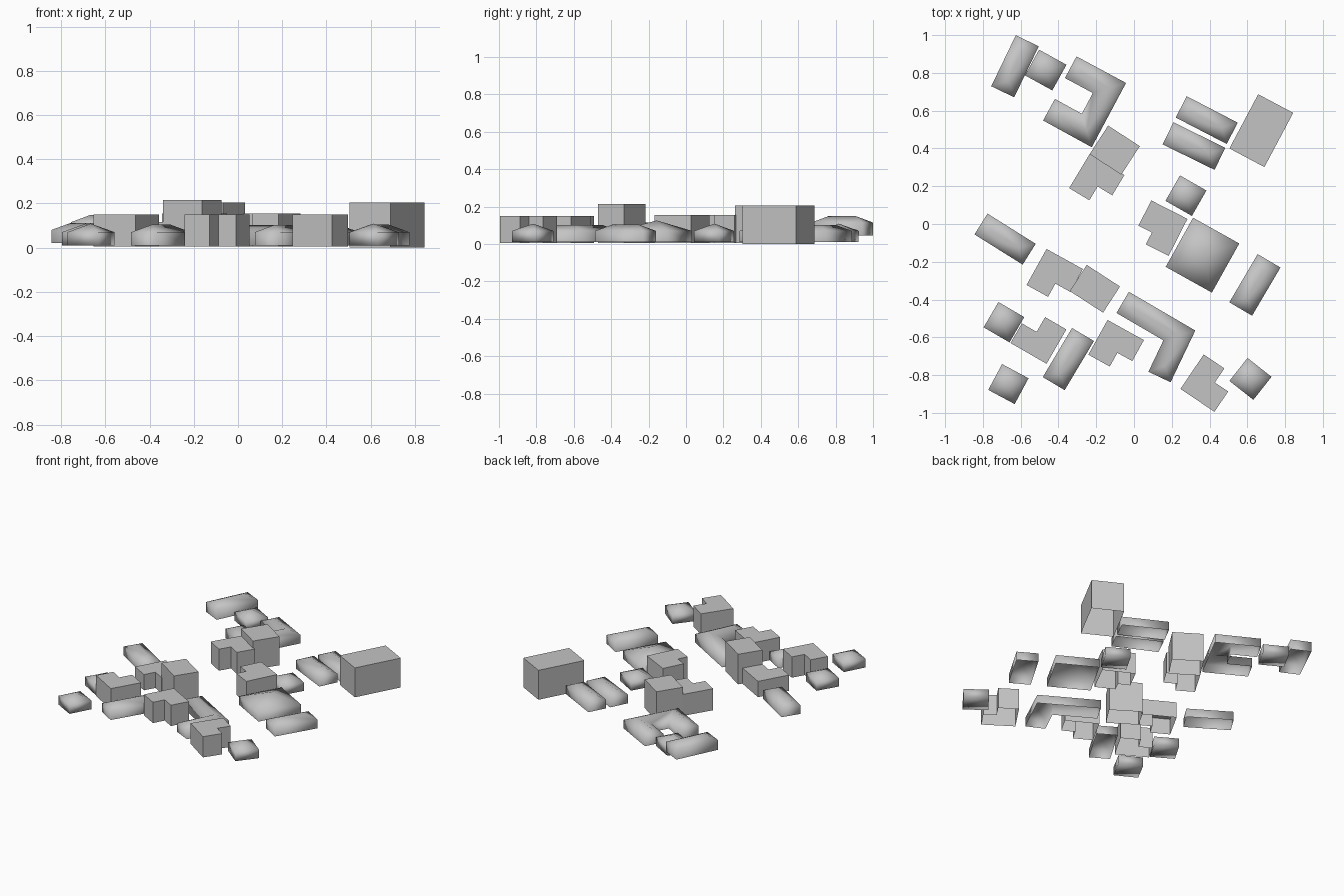
import bpy
import bmesh
from math import radians
from mathutils import Vector, Matrix

cube = bpy.data.objects.get("Cube")
if cube:
    bpy.data.objects.remove(cube, do_unlink=True)

grey = bpy.data.materials.new("plain grey")
grey.use_nodes = True
colour = (0.55, 0.55, 0.55, 1)
grey.diffuse_color = colour
grey.node_tree.nodes["Principled BSDF"].inputs["Base Color"].default_value = colour


def finish(name, bm, smooth):
    """Turn the shell into a named, coloured object."""
    bmesh.ops.remove_doubles(bm, verts=bm.verts, dist=0.0005)
    bmesh.ops.recalc_face_normals(bm, faces=bm.faces)
    for face in bm.faces:
        face.smooth = smooth
    mesh = bpy.data.meshes.new(name)
    bm.to_mesh(mesh)
    bm.free()
    mesh.materials.append(grey)
    bpy.context.collection.objects.link(bpy.data.objects.new(name, mesh))


def add_walls(bm, outline, base, top):
    """Raise open-bottomed walls and return the lower and upper rings."""
    low = [bm.verts.new((p.x, p.y, base)) for p in outline]
    high = [bm.verts.new((p.x, p.y, top)) for p in outline]
    for i in range(len(low)):
        j = (i + 1) % len(low)
        bm.faces.new((low[i], low[j], high[j], high[i]))
    return low, high


def flat_building(name, corner, angle, size, top, notch=None, base=0.005):
    """Flat-roofed block; the notch is cut from the corner opposite the origin."""
    a, b = size
    points = [(0, 0), (a, 0), (a, b), (0, b)]
    if notch:
        na = a - notch[0] * (1 if a > 0 else -1)
        nb = b - notch[1] * (1 if b > 0 else -1)
        points[2:3] = [(a, nb), (na, nb), (na, b)]
    turn = Matrix.Rotation(radians(angle), 2)
    outline = [Vector(corner) + turn @ Vector(p) for p in points]
    bm = bmesh.new()
    low, high = add_walls(bm, outline, base, top)
    bm.faces.new(high)
    finish(name, bm, False)


def hip_building(name, path, width, base=0.01, eave=0.07, slope=0.5, floor=False):
    """Hip-roofed wing of constant width following a centre line."""
    path = [Vector(p) for p in path]
    half = width / 2
    dirs = [(q - p).normalized() for p, q in zip(path, path[1:])]
    sides = [Vector((-d.y, d.x)) for d in dirs]
    # Mitred offsets at bends
    offsets = [sides[0]]
    for m, n in zip(sides, sides[1:]):
        offsets.append((m + n) / (1 + m.dot(n)))
    offsets.append(sides[-1])
    left = [p + o * half for p, o in zip(path, offsets)]
    right = [p - o * half for p, o in zip(path, offsets)]
    bm = bmesh.new()
    low, high = add_walls(bm, left + right[::-1], base, eave)
    # Ridge, drawn in from both ends
    ridge = list(path)
    ridge[0] = path[0] + dirs[0] * min(half, (path[1] - path[0]).length / 2)
    ridge[-1] = path[-1] - dirs[-1] * min(half, (path[-1] - path[-2]).length / 2)
    tops = [bm.verts.new((p.x, p.y, eave + half * slope)) for p in ridge]
    count = len(path)
    other = high[count:][::-1]
    for i in range(count - 1):
        for edge in (high[:count], other):
            if (ridge[i + 1] - ridge[i]).length < 0.02 and count == 2:
                tops[1].co = tops[0].co
            bm.faces.new((edge[i], edge[i + 1], tops[i + 1], tops[i]))
    bm.faces.new((high[0], other[0], tops[0]))
    bm.faces.new((high[count - 1], other[-1], tops[-1]))
    if floor:
        bm.faces.new(low)
    finish(name, bm, True)


# Flat-roofed blocks
flat_building("large_hall", (0.505, 0.4), -28, (0.21, 0.325), 0.205, base=0)
flat_building("north_tower_block", (-0.235, 0.37), -33, (0.2, 0.18), 0.205)
flat_building("west_tower_block", (-0.34, -0.355), -33, (0.21, 0.165), 0.215)

# Flat-roofed blocks with a notched corner
flat_building("north_notched_block", (-0.235, 0.37), -31, (0.215, -0.21), 0.155, (0.09, 0.085))
flat_building("centre_notched_block", (0.283, 0.027), -27, (-0.215, -0.22), 0.155, (0.08, 0.07))
flat_building("west_notched_block", (-0.463, -0.132), -29, (0.22, -0.218), 0.115, (0.09, 0.08))
flat_building("southwest_notched_block", (-0.463, -0.74), -30, (-0.22, 0.21), 0.15, (0.09, 0.09))
flat_building("south_notched_block", (-0.14, -0.508), -29, (0.22, -0.21), 0.15, (0.09, 0.083))
flat_building("southeast_notched_block", (0.246, -0.873), -34, (0.217, 0.22), 0.15, (0.085, 0.09))

# Long hip-roofed houses
hip_building("northwest_long_house", [(-0.565, 0.97), (-0.695, 0.7)], 0.135, base=0.045, eave=0.115)
hip_building("northeast_long_house", [(0.25, 0.62), (0.52, 0.48)], 0.127)
hip_building("northeast_second_house", [(0.18, 0.48), (0.455, 0.345)], 0.13)
hip_building("west_long_house", [(-0.81, 0), (-0.555, -0.16)], 0.13, base=0.02, eave=0.08)
hip_building("southwest_long_house", [(-0.27, -0.585), (-0.425, -0.845)], 0.135)
hip_building("east_long_house", [(0.715, -0.195), (0.565, -0.45)], 0.14)
hip_building("wide_house", [(0.435, -0.035), (0.29, -0.295)], 0.28, slope=0.4)

# Bent hip-roofed houses
hip_building("north_courtyard_house",
             [(-0.335, 0.83), (-0.13, 0.72), (-0.25, 0.495), (-0.45, 0.605)], 0.13)
hip_building("south_corner_house", [(-0.06, -0.415), (0.24, -0.59), (0.135, -0.81)], 0.13)

# Small square cottages with floors
cottages = {
    "northwest": [(-0.54, 0.855), (-0.395, 0.775)],
    "centre": [(0.205, 0.19), (0.345, 0.11)],
    "southeast": [(0.553, -0.77), (0.68, -0.87)],
    "west": [(-0.757, -0.48), (-0.62, -0.56)],
    "southwest": [(-0.735, -0.81), (-0.595, -0.885)],
}
for place, line in cottages.items():
    hip_building(place + "_cottage", line, 0.155, floor=True)
